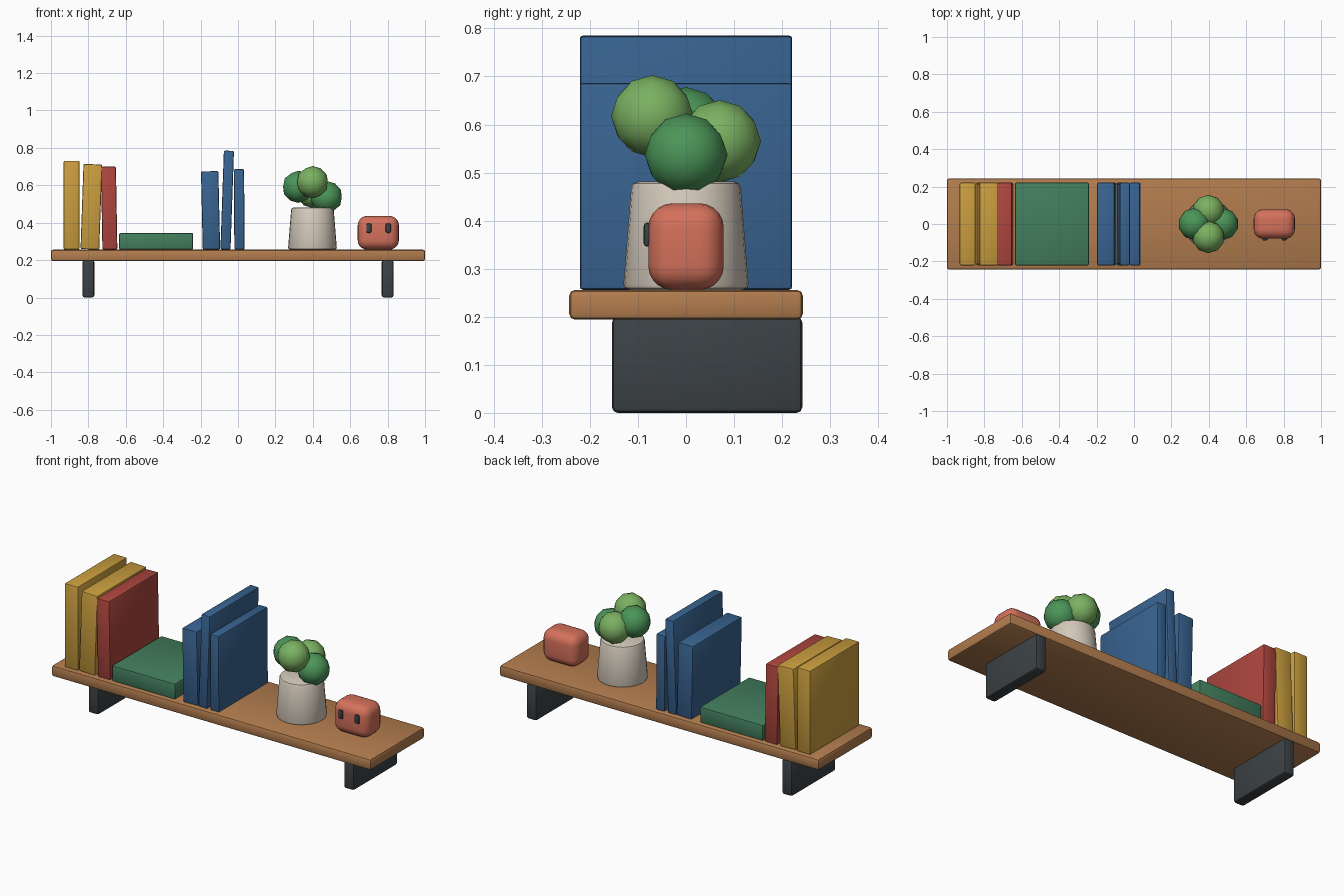
import bpy
import math

if "Cube" in bpy.data.objects:
    bpy.data.objects.remove(bpy.data.objects["Cube"], do_unlink=True)


def material(name, r, g, b):
    mat = bpy.data.materials.new(name)
    mat.use_nodes = True
    mat.diffuse_color = (r, g, b, 1)
    bsdf = next(n for n in mat.node_tree.nodes if n.type == "BSDF_PRINCIPLED")
    bsdf.inputs["Base Color"].default_value = (r, g, b, 1)
    return mat


wood = material("warm wood", 0.45, 0.205, 0.077)
metal = material("dark metal", 0.045, 0.054, 0.061)
gold = material("mustard", 0.59, 0.34, 0.048)
red = material("brick red", 0.42, 0.061, 0.048)
green = material("book green", 0.056, 0.21, 0.11)
blue = material("book blue", 0.04, 0.125, 0.28)
cream = material("cream clay", 0.66, 0.59, 0.50)
leaf_dark = material("deep leaf", 0.07, 0.30, 0.098)
leaf_light = material("light leaf", 0.195, 0.44, 0.12)
coral = material("coral", 0.66, 0.165, 0.105)


def finish(obj, name, mat, bevel=0.0, segments=2):
    """Name, colour, bevel and shade the active object."""
    obj.name = name
    obj.data.materials.append(mat)
    if bevel:
        mod = obj.modifiers.new("rounded edges", "BEVEL")
        mod.width = bevel
        mod.segments = segments
        mod.limit_method = "ANGLE"
        bpy.ops.object.modifier_apply(modifier=mod.name)
    bpy.ops.object.shade_smooth_by_angle(angle=math.radians(40))
    return obj


def box(name, mat, base, size, bevel=0.008, segments=2, tilt=0.0):
    """Box standing on the centre of its underside, leaning in x by tilt."""
    a = math.radians(tilt)
    h = size[2] / 2
    lift = abs(math.sin(a)) * size[0] / 2
    centre = (base[0] + math.sin(a) * h, base[1], base[2] + math.cos(a) * h + lift)
    bpy.ops.mesh.primitive_cube_add(size=1, location=centre, rotation=(0, a, 0))
    obj = bpy.context.object
    obj.scale = size
    bpy.ops.object.transform_apply(location=False, rotation=False, scale=True)
    return finish(obj, name, mat, bevel, segments)


TOP = 0.256

# Shelf board and its two brackets
box("shelf_board", wood, (0, 0, 0.194), (2, 0.486, 0.062), 0.012)
for side, x in (("right", -0.8), ("left", 0.8)):
    box(side + "_bracket", metal, (x, 0.044, 0), (0.064, 0.396, 0.2), 0.012)

# Upright books: name, colour, x at the foot, thickness, height, lean
books = (
    ("mustard_book_outer", gold, -0.89, 0.084, 0.475, 0),
    ("mustard_book_inner", gold, -0.792, 0.1, 0.455, 2),
    ("red_book", red, -0.685, 0.08, 0.443, -1),
    ("blue_book_short", blue, -0.142, 0.093, 0.418, -1.3),
    ("blue_book_tall", blue, -0.067, 0.054, 0.528, 2),
    ("blue_book_thin", blue, 0.008, 0.055, 0.43, -0.4),
)
for name, mat, x, thick, height, lean in books:
    box(name, mat, (x, 0, TOP), (thick, 0.442, height), 0.007, tilt=lean)

# Book lying flat
box("flat_green_book", green, (-0.438, 0, TOP), (0.395, 0.442, 0.089), 0.007)

# Tapered pot
POT_X = 0.398
bpy.ops.mesh.primitive_cone_add(vertices=28, radius1=0.131, radius2=0.113,
                                depth=0.225, location=(POT_X, 0, TOP + 0.1125))
finish(bpy.context.object, "plant_pot", cream, 0.012)

# Round clumps of leaves around the pot centre
clumps = (
    ("left", leaf_dark, 0, 0.537),
    ("back", leaf_light, 90, 0.565),
    ("right", leaf_dark, 180, 0.592),
    ("front", leaf_light, 270, 0.617),
)
for side, mat, angle, z in clumps:
    a = math.radians(angle)
    spot = (POT_X + 0.075 * math.cos(a), 0.07 * math.sin(a), z)
    bpy.ops.mesh.primitive_ico_sphere_add(subdivisions=2, radius=0.086, location=spot)
    obj = finish(bpy.context.object, side + "_leaf_clump", mat)

# Rounded toy with two eyes on its front
box("toy_body", coral, (0.75, 0, TOP), (0.22, 0.157, 0.18), 0.05, 5)
for side, x in (("right", 0.7), ("left", 0.803)):
    box(side + "_toy_eye", metal, (x, -0.08, 0.346), (0.028, 0.016, 0.05), 0.007)
